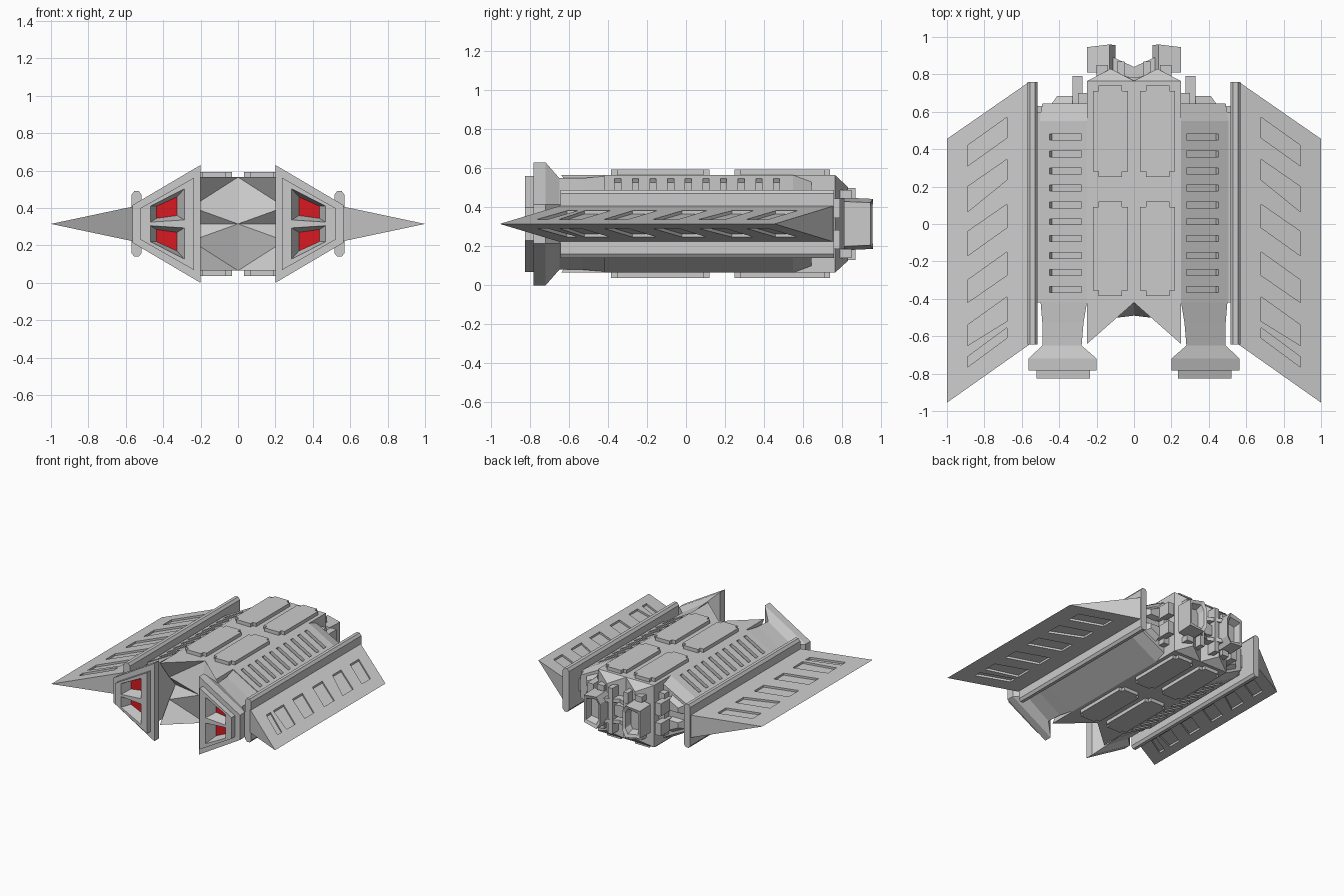
import bpy, bmesh
from mathutils import Vector

if "Cube" in bpy.data.objects:
    bpy.data.objects.remove(bpy.data.objects["Cube"])

C = 0.315  # height of the horizontal symmetry plane; all parts are modelled around it


def finish(name, bm, mirror=(False, False), cutter=None, hide=False):
    """Turn a bmesh into an object; optional boolean cut, then mirror in x / z."""
    bmesh.ops.recalc_face_normals(bm, faces=bm.faces)
    me = bpy.data.meshes.new(name)
    bm.to_mesh(me)
    bm.free()
    ob = bpy.data.objects.new(name, me)
    ob.location.z = C
    bpy.context.collection.objects.link(ob)
    if cutter:
        m = ob.modifiers.new("cut", 'BOOLEAN')
        m.operation, m.solver, m.object = 'DIFFERENCE', 'EXACT', cutter
    if any(mirror):
        m = ob.modifiers.new("mirror", 'MIRROR')
        m.use_axis = (mirror[0], False, mirror[1])
    if hide:
        ob.hide_render = True
        ob.hide_viewport = True
        ob.display_type = 'WIRE'
    return ob


def loft(bm, rings):
    """Closed skin through rings of equal point count."""
    vs = [[bm.verts.new(p) for p in r] for r in rings]
    n = len(vs[0])
    for a, b in zip(vs, vs[1:]):
        for i in range(n):
            bm.faces.new((a[i], a[(i + 1) % n], b[(i + 1) % n], b[i]))
    bm.faces.new(vs[0])
    bm.faces.new(vs[-1])


def ring_y(prof, y):
    return [(x, y, z) for x, z in prof]


def ring_z(prof, z):
    return [(x, y, z) for x, y in prof]


def box(bm, x0, x1, y0, y1, z0, z1):
    loft(bm, [ring_z([(x0, y0), (x1, y0), (x1, y1), (x0, y1)], z) for z in (z0, z1)])


def trap(x0, z0, x1, z1):
    """Symmetric trapezoid, tall at x0 and low at x1."""
    return [(x0, z0), (x1, z1), (x1, -z1), (x0, -z0)]


# Central hull: one quarter, mirrored, with notched nose and faceted tail
bm = bmesh.new()
P = {k: bm.verts.new(v) for k, v in dict(
    A=(0, -.42, .25), F=(.25, -.64, .25), C=(.25, -.52, .09), D=(0, -.49, 0), E=(.25, -.44, 0),
    R0=(0, .765, .25), R1=(.25, .765, .25), H=(.125, .83, .19), K=(.125, .83, 0),
    S=(.25, .765, 0), Q=(0, .77, 0)).items()}
for f in ("A F R1 R0", "A F C", "A C D", "D C E", "F C E S R1", "R0 R1 H", "R1 S K H", "R0 H K Q"):
    bm.faces.new([P[k] for k in f.split()])
finish("central_hull", bm, (True, True))

# Sloped side hulls with rows of vent slots
full = trap(.25, .25, .505, .108)
tail = trap(.25, .215, .49, .09)
t = Vector((.255, 0, -.142)).normalized()
n = Vector((-t.z, 0, t.x))
for s, tag in ((1, "right"), (-1, "left")):
    bm = bmesh.new()
    for i in range(10):
        y = -.35 + i * .0905
        for zs in ((1,) if s == 1 else (1, -1)):
            pts = [Vector((.25, 0, .25)) + t * a + n * b
                   for a, b in ((.035, .03), (.23, .03), (.23, -.025), (.035, -.025))]
            loft(bm, [[(s * p.x, y + d, zs * p.z) for p in pts] for d in (-.016, .016)])
    cut = finish("vent_cutter_" + tag, bm, hide=True)
    bm = bmesh.new()
    loft(bm, [[(s * x, y, z) for x, y, z in ring_y(p, y)]
              for p, y in ((full, -.42), (full, .55), (tail, .645))])
    finish("side_hull_" + tag, bm, cutter=cut)

# Raised armour panels with stepped corners, top and bottom
bm = bmesh.new()
for y0, y1 in ((-.385, .12), (.25, .74)):
    x0, x1, k = .033, .22, .03
    out = [(x0 + k, y0), (x1 - k, y0), (x1 - k, y0 + k), (x1, y0 + k), (x1, y1 - k), (x1 - k, y1 - k),
           (x1 - k, y1), (x0 + k, y1), (x0 + k, y1 - k), (x0, y1 - k), (x0, y0 + k), (x0 + k, y0 + k)]
    loft(bm, [ring_z(out, .245), ring_z(out, .278)])
finish("armour_panels", bm, (True, True))

# Rails between hull and wings
rail = [(.515, .155), (.53, .175), (.555, .175), (.57, .155)]
rail += [(x, -z) for x, z in reversed(rail)]
bm = bmesh.new()
loft(bm, [ring_y(rail, -.645), ring_y(rail, .76)])
finish("side_rail", bm, (True, False))
bm = bmesh.new()
box(bm, .49, .53, -.42, .6, -.1, .1)
finish("rail_mount", bm, (True, False))

# Swept wedge wings with slanted recesses on both faces
def wing_z(x):
    return .093 * (1 - x) / .44


bm = bmesh.new()
slots = [(.46, .57, .31, .42), (.235, .345, .065, .2), (-.02, .105, -.17, -.04),
         (-.275, -.15, -.42, -.30), (-.52, -.39, -.65, -.54), (-.61, -.555, -.765, -.71)]
for a, b, c, d in slots:
    plan = [(.68, a), (.68, b), (.89, d), (.89, c)]
    for s in (1, -1):
        loft(bm, [[(x, y, s * (wing_z(x) + o)) for x, y in plan] for o in (-.016, .03)])
cut = finish("wing_recess_cutter", bm, hide=True)
bm = bmesh.new()
w = .093
loft(bm, [[(.56, -.645, w), (.56, -.645, -w), (1, -.955, 0)],
          [(.56, .76, w), (.56, .76, -w), (1, .455, 0)]])
finish("wing", bm, (True, False), cutter=cut)

# Forward pods: neck, flared collar and face plate with tapered openings
opening = [(.285, .19), (.47, .095), (.47, .008), (.285, .02)]
floor = [(.325, .145), (.435, .095), (.435, .03), (.325, .045)]
bm = bmesh.new()
for s in (1, -1):
    loft(bm, [[(x, y, s * z) for x, z in p] for p, y in
              ((opening, -.83), (floor, -.74))])
cut = finish("pod_opening_cutter", bm, hide=True)
bm = bmesh.new()
flange = trap(.2, .315, .565, .1)
plate = trap(.235, .247, .52, .085)
loft(bm, [ring_y(p, y) for p, y in (
    (trap(.25, .245, .50, .105), -.41), (trap(.27, .235, .49, .10), -.53),
    (trap(.28, .235, .49, .10), -.65), (flange, -.72), (flange, -.782),
    (plate, -.782), (plate, -.825))])
finish("forward_pod", bm, (True, False), cutter=cut)

# Red glowing panels at the bottom of the openings
bm = bmesh.new()
bm.faces.new([bm.verts.new(p) for p in ring_y(floor, -.743)])
red = finish("red_panel", bm, (True, True))
mat = bpy.data.materials.new("red")
mat.diffuse_color = (.7, .01, .015, 1)
mat.use_nodes = True
mat.node_tree.nodes["Principled BSDF"].inputs["Base Color"].default_value = mat.diffuse_color
red.data.materials.append(mat)

# Rear thruster blocks with hollow outlets
bm = bmesh.new()
outer = [(.10, .08), (.13, .135), (.25, .115), (.25, -.115), (.13, -.135), (.10, -.08)]
rim = [(.175 + (x - .175) * .75, z * .75) for x, z in outer]
deep = [(.175 + (x - .175) * .6, z * .6) for x, z in outer]
end = [(x, .96 - abs(x - .13) * .12, z * .95) for x, z in outer]
loft(bm, [ring_y(outer, .81), end, ring_y(rim, .945), ring_y(deep, .89)])
finish("rear_thruster", bm, (True, False))

# Rear struts, centre boss and brackets
bm = bmesh.new()
box(bm, .05, .09, .76, .87, -.185, .185)
loft(bm, [ring_y(trap(0, .05, .05, .04), .76), ring_y(trap(0, .05, .05, .04), .84)])
for s in (1, -1):
    loft(bm, [[(0, .84, s * .07), (0, .78, s * .07), (0, .78, s * .1), (0, .84, s * .1)],
              [(.13, .90, s * .07), (.13, .80, s * .07), (.13, .80, s * .1), (.13, .90, s * .1)]])
    box(bm, .14, .2, .79, .85, s * .13, s * .175)
finish("rear_struts", bm, (True, False))
bm = bmesh.new()
for s in (1, -1):
    box(bm, .275, .328, .62, .79, s * .03, s * .13)
    loft(bm, [ring_y([(.33, s * .02), (.45, s * .02), (.45, s * .1), (.33, s * .16)], .63),
              ring_y([(.33, s * .04), (.41, s * .04), (.41, s * .08), (.33, s * .12)], .685)])
box(bm, .24, .30, .62, .70, -.17, .17)
box(bm, .44, .52, .6, .63, -.05, .05)
finish("rear_brackets", bm, (True, False))
